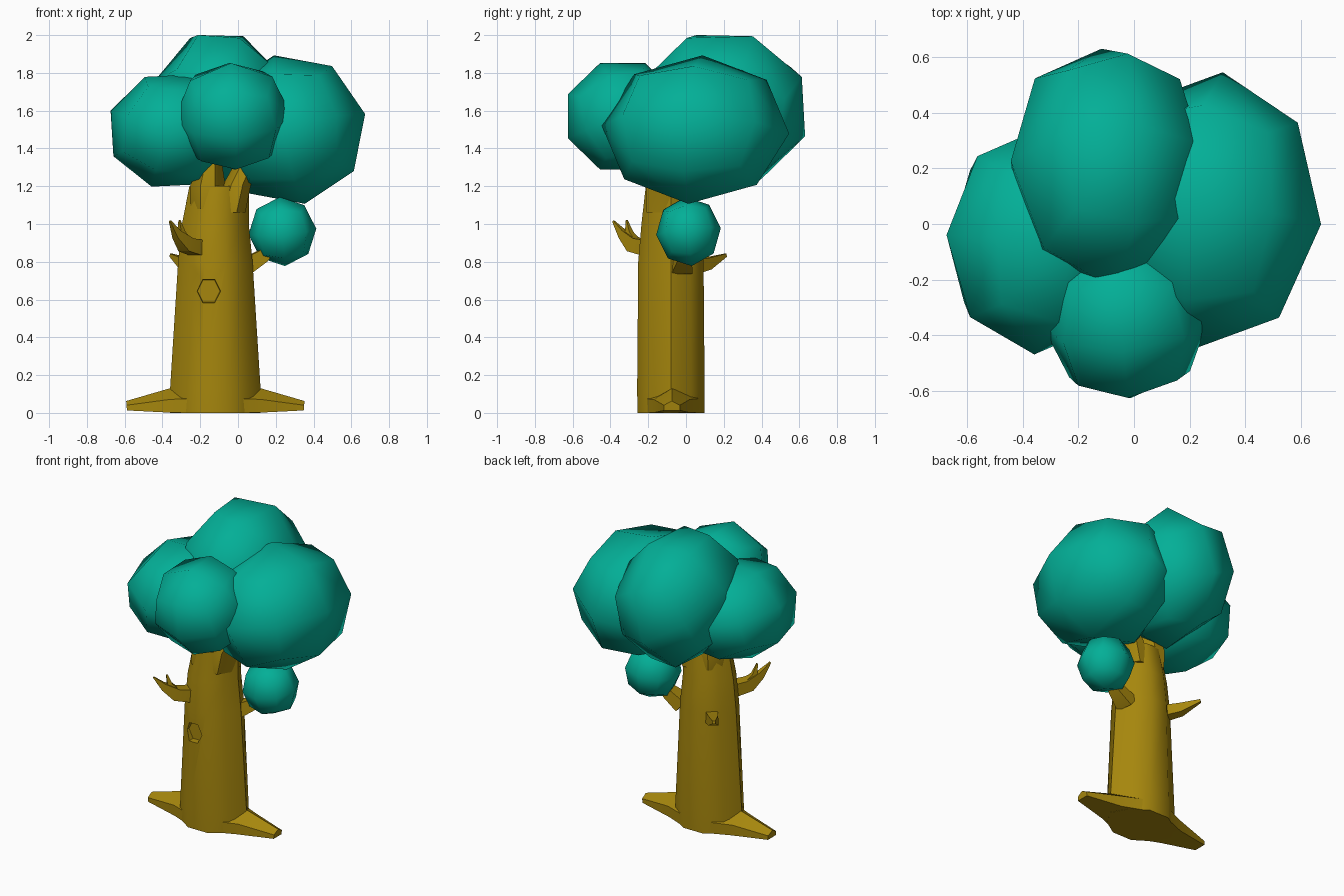
import bpy, bmesh, math
from mathutils import Vector, Matrix

if "Cube" in bpy.data.objects:
    bpy.data.objects.remove(bpy.data.objects["Cube"], do_unlink=True)


def material(name, rgb):
    m = bpy.data.materials.new(name)
    m.use_nodes = True
    m.diffuse_color = (*rgb, 1)
    m.node_tree.nodes["Principled BSDF"].inputs["Base Color"].default_value = (*rgb, 1)
    return m


BARK = material("golden bark", (0.38, 0.24, 0.004))
LEAF = material("teal leaves", (0.001, 0.43, 0.31))


def activate(obj):
    bpy.ops.object.select_all(action="DESELECT")
    obj.select_set(True)
    bpy.context.view_layer.objects.active = obj


def shade(obj, angle):
    activate(obj)
    bpy.ops.object.shade_smooth_by_angle(angle=math.radians(angle))


def finish(name, bm, mat, angle):
    bmesh.ops.recalc_face_normals(bm, faces=bm.faces)
    mesh = bpy.data.meshes.new(name)
    bm.to_mesh(mesh)
    bm.free()
    mesh.materials.append(mat)
    obj = bpy.data.objects.new(name, mesh)
    bpy.context.collection.objects.link(obj)
    shade(obj, angle)
    return obj


def ngon(sides, start=90):
    angles = [math.radians(start) + math.tau * i / sides for i in range(sides)]
    return [(math.cos(a), math.sin(a)) for a in angles]


def loft(name, rings, shape, upright=False, angle=30):
    """Closed limb through rings of (centre, half width, half height)."""
    axis = Vector(rings[-1][0]) - Vector(rings[0][0])
    rot = Matrix.Identity(3) if upright else axis.to_track_quat("Z", "Y").to_matrix()
    bm = bmesh.new()
    loops = [[bm.verts.new(Vector(c) + rot @ Vector((w * x, h * y, 0))) for x, y in shape]
             for c, w, h in rings]
    sides = len(shape)
    for lo, hi in zip(loops, loops[1:]):
        for i in range(sides):
            j = (i + 1) % sides
            bm.faces.new((lo[i], lo[j], hi[j], hi[i]))
    bm.faces.new(loops[0])
    bm.faces.new(loops[-1])
    return finish(name, bm, BARK, angle)


def leaf_ball(name, centre, radii, x_axis, y_axis):
    """Rounded cube, turned to the given axes and then stretched."""
    x = Vector(x_axis).normalized()
    z = x.cross(Vector(y_axis)).normalized()
    turn = Matrix((x, z.cross(x), z)).transposed().to_4x4()
    bm = bmesh.new()
    bmesh.ops.create_cube(bm, size=2)
    bmesh.ops.subdivide_edges(bm, edges=bm.edges[:], cuts=1, use_grid_fill=True)
    for v in bm.verts:
        v.co.normalize()
    bm.transform(Matrix.Translation(centre) @ Matrix.Diagonal((*radii, 1)) @ turn)
    return finish(name, bm, LEAF, 80)


# Trunk, tapering upward, with a slight ridge on each side
quarter = [(0.75, 0.57), (0.3, 0.95)]
half = [(1, 0)] + quarter + [(-x, y) for x, y in reversed(quarter)]
trunk_shape = half + [(-x, -y) for x, y in half]
trunk = loft("trunk", [
    ((-0.12, -0.08, 0), 0.24, 0.186),
    ((-0.12, -0.08, 0.12), 0.24, 0.188),
    ((-0.12, -0.08, 0.8), 0.197, 0.182),
    ((-0.12, -0.08, 1.0), 0.177, 0.164),
    ((-0.10, -0.08, 1.2), 0.157, 0.14)], trunk_shape, upright=True, angle=40)

# Knot hole cut into the front
cutter = loft("knot_cutter", [((-0.155, -0.4, 0.645), 0.075, 0.085),
                              ((-0.155, -0.215, 0.645), 0.06, 0.068)], ngon(6, 0))
cutter.hide_render = True
cut = trunk.modifiers.new("knot_hole", "BOOLEAN")
cut.operation = "DIFFERENCE"
cut.solver = "EXACT"
cut.object = cutter
activate(trunk)
bpy.ops.object.modifier_apply(modifier=cut.name)
bpy.data.objects.remove(cutter, do_unlink=True)
shade(trunk, 40)

# Fork at the top of the trunk
octagon = ngon(8, 22.5)
loft("left_fork", [((-0.16, -0.08, 1.08), 0.1, 0.14),
                   ((-0.16, -0.08, 1.2), 0.102, 0.145),
                   ((-0.145, -0.08, 1.34), 0.062, 0.11),
                   ((-0.14, -0.08, 1.48), 0.04, 0.06)], octagon, upright=True, angle=50)
loft("right_fork", [((-0.04, -0.08, 1.06), 0.085, 0.14),
                    ((-0.005, -0.08, 1.21), 0.08, 0.14),
                    ((0.075, -0.06, 1.38), 0.062, 0.09)], octagon, upright=True, angle=50)

# Two mirrored roots with a ridge along the top
ridge = [(0, 1), (-1, 0.1), (-1, -1), (1, -1), (1, 0.1)]
for side, name in ((1, "left_root"), (-1, "right_root")):
    loft(name, [((-0.12 + side * 0.08, -0.075, 0.07), 0.16, 0.07),
                ((-0.12 + side * 0.24, -0.075, 0.065), 0.095, 0.064),
                ((-0.12 + side * 0.47, -0.075, 0.038), 0.042, 0.025)], ridge)

# Branches
square = ngon(4, 45)
loft("front_branch", [((-0.2, -0.18, 0.87), 0.064, 0.064),
                      ((-0.275, -0.275, 0.89), 0.052, 0.055),
                      ((-0.325, -0.335, 0.945), 0.028, 0.032),
                      ((-0.36, -0.385, 1.015), 0.007, 0.007)], square)
loft("front_twig", [((-0.27, -0.27, 0.9), 0.035, 0.035),
                    ((-0.30, -0.30, 0.95), 0.024, 0.024),
                    ((-0.31, -0.315, 1.02), 0.006, 0.006)], square)
loft("back_branch", [((-0.2, 0.02, 0.77), 0.056, 0.056),
                     ((-0.28, 0.11, 0.79), 0.044, 0.044),
                     ((-0.355, 0.21, 0.835), 0.012, 0.012)], square)
loft("side_branch", [((0.03, -0.025, 0.77), 0.08, 0.065),
                     ((0.13, -0.01, 0.83), 0.055, 0.05),
                     ((0.21, 0.0, 0.92), 0.03, 0.03)], square)

# Leaf clusters
leaf_ball("left_leaves", (0.272, 0.05, 1.5), (0.412, 0.5, 0.402),
          (0.95, -0.1, 0.2), (0.18, 1, -0.04))
leaf_ball("right_leaves", (-0.34, -0.06, 1.495), (0.355, 0.41, 0.315),
          (0.94, -0.05, -0.33), (0.05, 1, 0))
leaf_ball("front_leaves", (-0.03, -0.335, 1.57), (0.308, 0.315, 0.305),
          (1, 0.05, 0.05), (0, 0.924, 0.383))
leaf_ball("back_leaves", (-0.095, 0.2, 1.61), (0.37, 0.458, 0.436),
          (0.335, 0.335, 0.88), (0.06, -0.94, 0.335))
leaf_ball("small_leaves", (0.235, 0.013, 0.96), (0.18, 0.172, 0.184),
          (1, 0, 0.08), (0, 1, 0.1))
